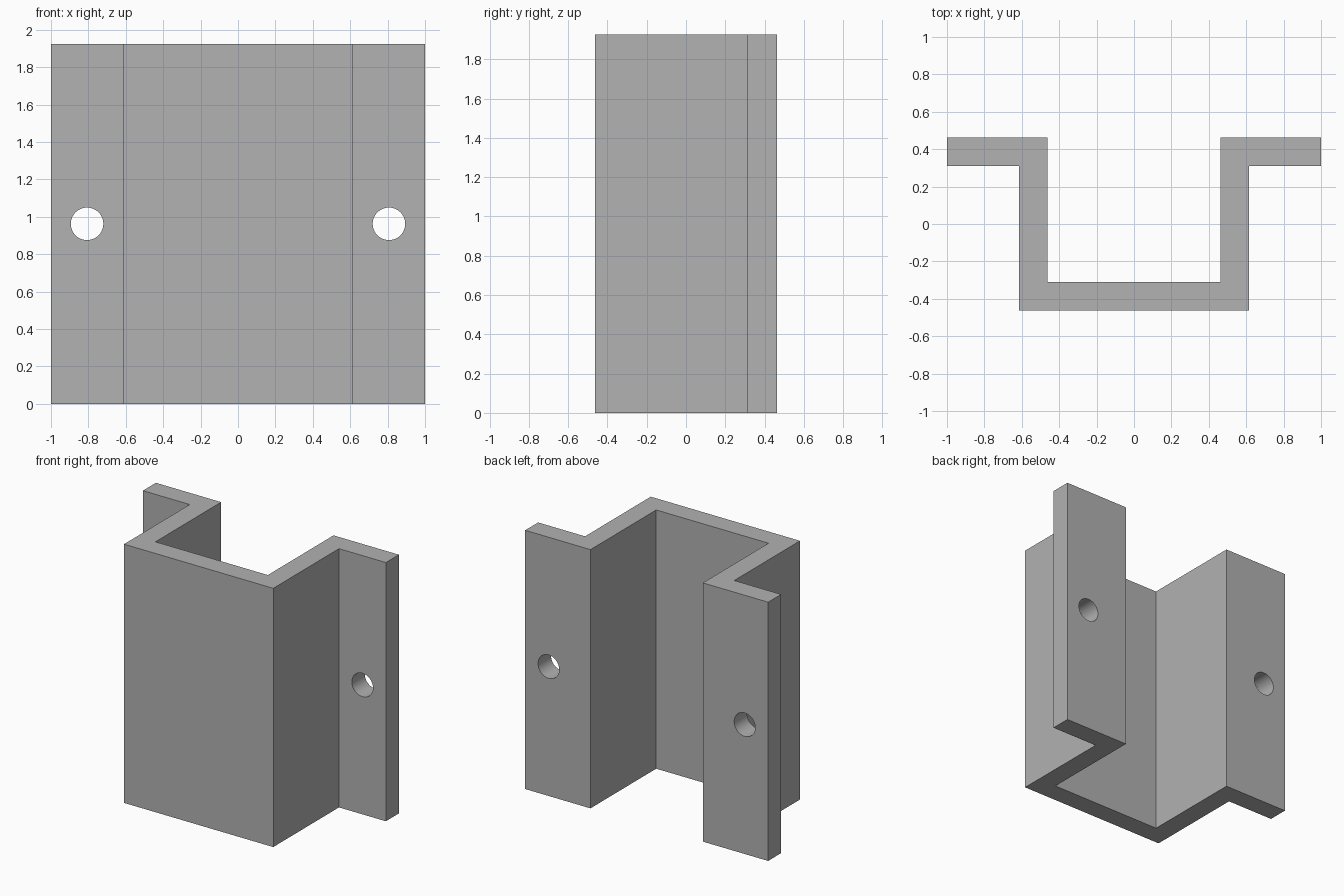
import bpy, bmesh

HEIGHT = 1.925
DEPTH = 0.4625      # half depth
INNER, OUTER = 0.4625, 0.614
STEP = 0.31         # inner face of the plates

if "Cube" in bpy.data.objects:
    bpy.data.objects.remove(bpy.data.objects["Cube"], do_unlink=True)

grey = bpy.data.materials.new("plain grey")
grey.use_nodes = True
colour = (0.445, 0.445, 0.445, 1)
grey.diffuse_color = colour
grey.node_tree.nodes["Principled BSDF"].inputs["Base Color"].default_value = colour

# Hat-shaped channel: half outline mirrored, then extruded upwards
half = [(INNER, -STEP), (INNER, DEPTH), (1, DEPTH), (1, STEP), (OUTER, STEP), (OUTER, -DEPTH)]
outline = half + [(-x, y) for x, y in reversed(half)]
bm = bmesh.new()
base = bm.faces.new([bm.verts.new((x, y, 0)) for x, y in outline])
top = bmesh.ops.extrude_face_region(bm, geom=[base])["geom"]
bmesh.ops.translate(bm, vec=(0, 0, HEIGHT), verts=[v for v in top if isinstance(v, bmesh.types.BMVert)])
bmesh.ops.recalc_face_normals(bm, faces=bm.faces)
mesh = bpy.data.meshes.new("channel_bracket")
bm.to_mesh(mesh)
bm.free()
mesh.materials.append(grey)
bracket = bpy.data.objects.new("channel_bracket", mesh)
bpy.context.collection.objects.link(bracket)

# Screw hole through each flange
for side, name in ((1, "left"), (-1, "right")):
    bpy.ops.mesh.primitive_cylinder_add(
        vertices=48, radius=0.087, depth=0.5,
        location=(side * 0.807, (STEP + DEPTH) / 2, HEIGHT / 2), rotation=(1.570796, 0, 0))
    cutter = bpy.context.object
    cutter.name = name + "_hole_cutter"
    cutter.data.materials.append(grey)
    cut = bracket.modifiers.new(name + "_hole", "BOOLEAN")
    cut.object = cutter
    cut.operation = "DIFFERENCE"
    cut.solver = "EXACT"
    bpy.ops.object.select_all(action="DESELECT")
    bracket.select_set(True)
    bpy.context.view_layer.objects.active = bracket
    bpy.ops.object.modifier_apply(modifier=cut.name)
    bpy.data.objects.remove(cutter, do_unlink=True)

# Round hole walls, crisp bends
bpy.ops.object.shade_smooth_by_angle(angle=0.5)
